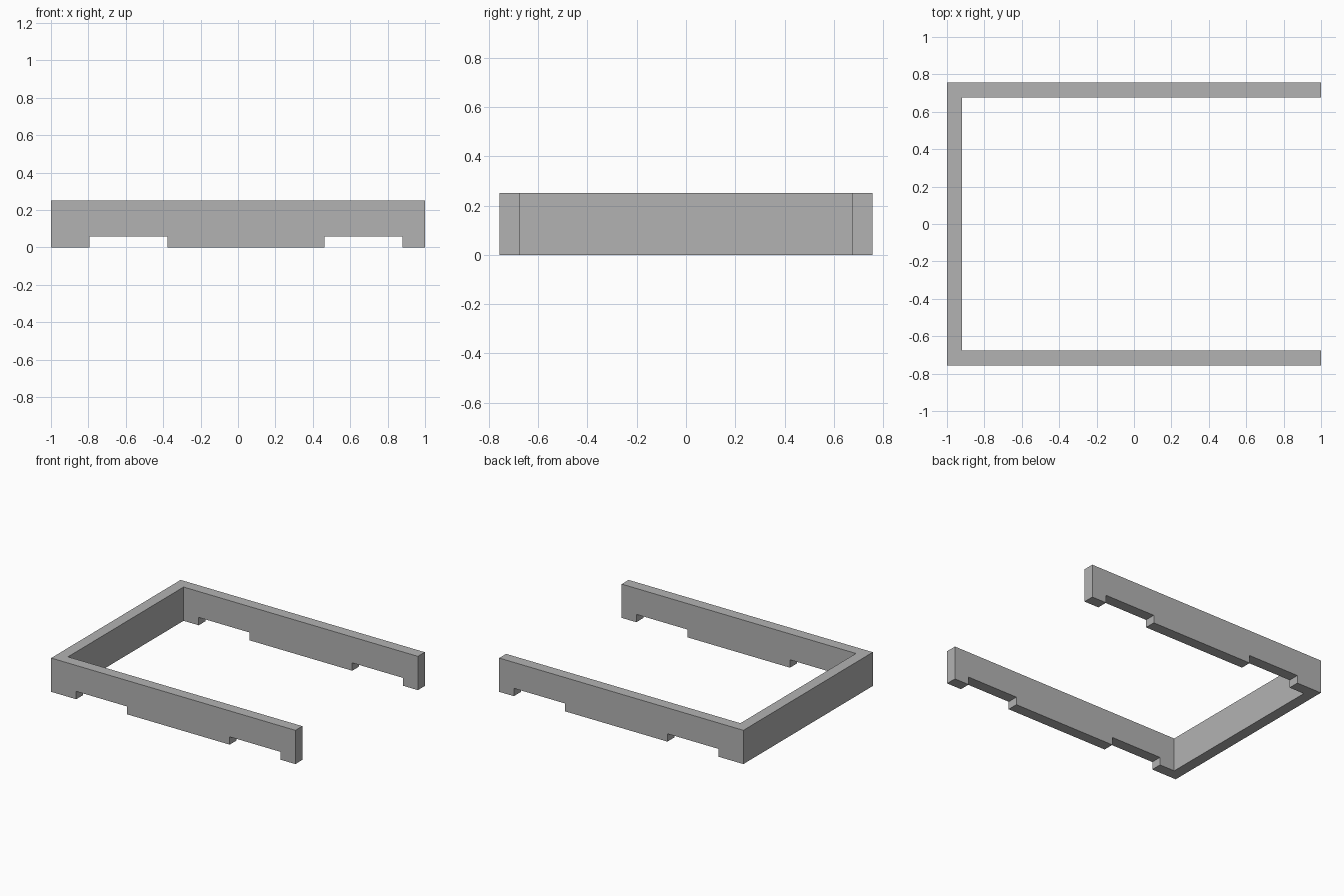
import bpy
import bmesh

if "Cube" in bpy.data.objects:
    bpy.data.objects.remove(bpy.data.objects["Cube"], do_unlink=True)

HALF_X, HALF_Y, HEIGHT, WALL = 1.0, 0.757, 0.25, 0.081
NOTCH_TOP = 0.058
NOTCHES = [(-0.795, -0.378), (0.462, 0.88)]

grey = bpy.data.materials.new("plain grey")
grey.use_nodes = True
GREY = (0.45, 0.45, 0.45, 1.0)
grey.diffuse_color = GREY
grey.node_tree.nodes["Principled BSDF"].inputs["Base Color"].default_value = GREY


def prism(name, outline, z0, z1):
    """Extrude a flat outline from z0 up to z1."""
    bm = bmesh.new()
    base = bm.faces.new([bm.verts.new((x, y, z0)) for x, y in outline])
    top = bmesh.ops.extrude_face_region(bm, geom=[base], use_keep_orig=True)
    verts = [v for v in top["geom"] if isinstance(v, bmesh.types.BMVert)]
    bmesh.ops.translate(bm, verts=verts, vec=(0, 0, z1 - z0))
    bmesh.ops.recalc_face_normals(bm, faces=bm.faces)
    mesh = bpy.data.meshes.new(name)
    bm.to_mesh(mesh)
    bm.free()
    mesh.materials.append(grey)
    obj = bpy.data.objects.new(name, mesh)
    bpy.context.collection.objects.link(obj)
    return obj


# Three-sided frame, open towards +x
inner_x, inner_y = -HALF_X + WALL, HALF_Y - WALL
half = [(inner_x, inner_y), (HALF_X, inner_y), (HALF_X, HALF_Y), (-HALF_X, HALF_Y)]
frame = prism("u_frame", half + [(x, -y) for x, y in reversed(half)], 0, HEIGHT)

# Notches under both side rails
cutters = []
for x0, x1 in NOTCHES:
    cutter = prism("notch_cutter", [(x0, -1), (x1, -1), (x1, 1), (x0, 1)], -0.1, NOTCH_TOP)
    cutter.hide_render = True
    cutters.append(cutter)
    cut = frame.modifiers.new("notch", 'BOOLEAN')
    cut.operation = 'DIFFERENCE'
    cut.solver = 'EXACT'
    cut.object = cutter

# Bake the cuts and drop the cutters
bpy.context.view_layer.update()
evaluated = frame.evaluated_get(bpy.context.evaluated_depsgraph_get())
baked = bpy.data.meshes.new_from_object(evaluated)
frame.modifiers.clear()
frame.data = baked
for cutter in cutters:
    bpy.data.objects.remove(cutter, do_unlink=True)
